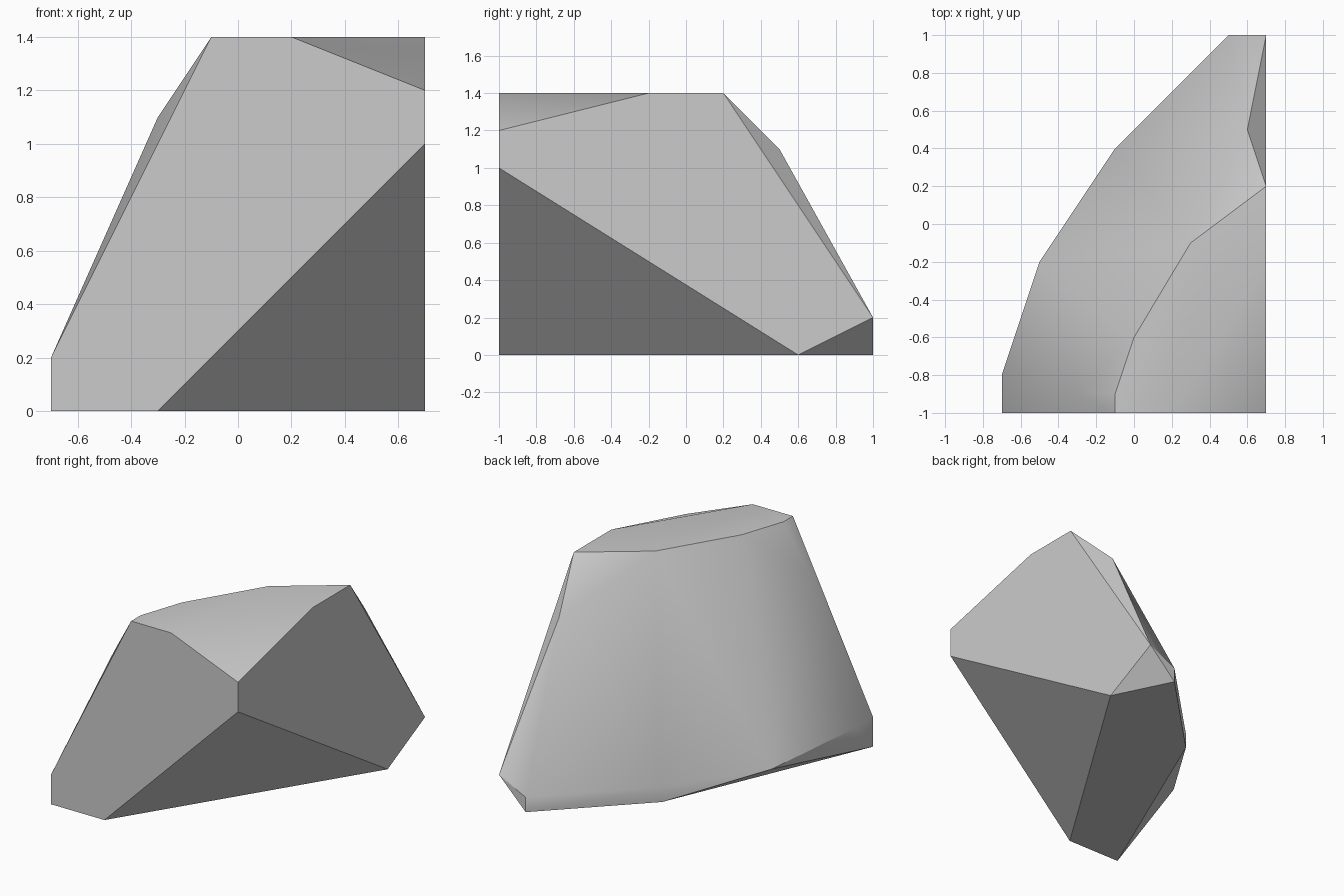
import bpy
import bmesh
from math import radians

cube = bpy.data.objects.get("Cube")
if cube:
    bpy.data.objects.remove(cube, do_unlink=True)

# Stone colour
stone = bpy.data.materials.new("stone grey")
stone.use_nodes = True
grey = (0.6, 0.6, 0.6, 1)
stone.diffuse_color = grey
stone.node_tree.nodes["Principled BSDF"].inputs["Base Color"].default_value = grey

# Flat crown outline and the lower rim of the curved back wall
crown = [(-0.1, -1), (-0.1, -0.9), (0, -0.6), (0.3, -0.1), (0.7, 0.2), (0.7, -0.2), (0.2, -1)]
rim = [(-0.7, -1, 0.2), (-0.7, -0.8, 0.2), (-0.5, -0.2, 0.1), (-0.1, 0.4, 0.1),
       (0.5, 1, 0.1), (0.7, 1, 0.2)]
# Resting face, with its cut-off corner
base = [(-0.7, -1), (-0.3, -1), (0.7, 0.6), (0.5, 1), (-0.1, 0.4)]
# Vertical corner edge, and the two shoulders at the ends of the wall
corner = [(0.7, -1, 1), (0.7, -1, 1.2)]
shoulders = [(-0.3, -0.9, 1.1), (0.6, 0.5, 1.1)]

points = [(x, y, 1.4) for x, y in crown] + [(x, y, 0) for x, y in base]
points += rim + corner + shoulders

# Wrap the outlines into one faceted block
bm = bmesh.new()
for p in points:
    bm.verts.new(p)
hull = bmesh.ops.convex_hull(bm, input=bm.verts[:])
loose = [v for v in bm.verts if not v.link_faces]
bmesh.ops.delete(bm, geom=loose, context='VERTS')
bmesh.ops.dissolve_limit(bm, angle_limit=radians(0.5), verts=bm.verts[:], edges=bm.edges[:])
bmesh.ops.recalc_face_normals(bm, faces=bm.faces[:])

mesh = bpy.data.meshes.new("rock")
bm.to_mesh(mesh)
bm.free()
mesh.materials.append(stone)
rock = bpy.data.objects.new("rock", mesh)
bpy.context.collection.objects.link(rock)

# Smooth curved wall, crisp cut edges
bpy.ops.object.select_all(action='DESELECT')
rock.select_set(True)
bpy.context.view_layer.objects.active = rock
bpy.ops.object.shade_smooth_by_angle(angle=radians(30))
